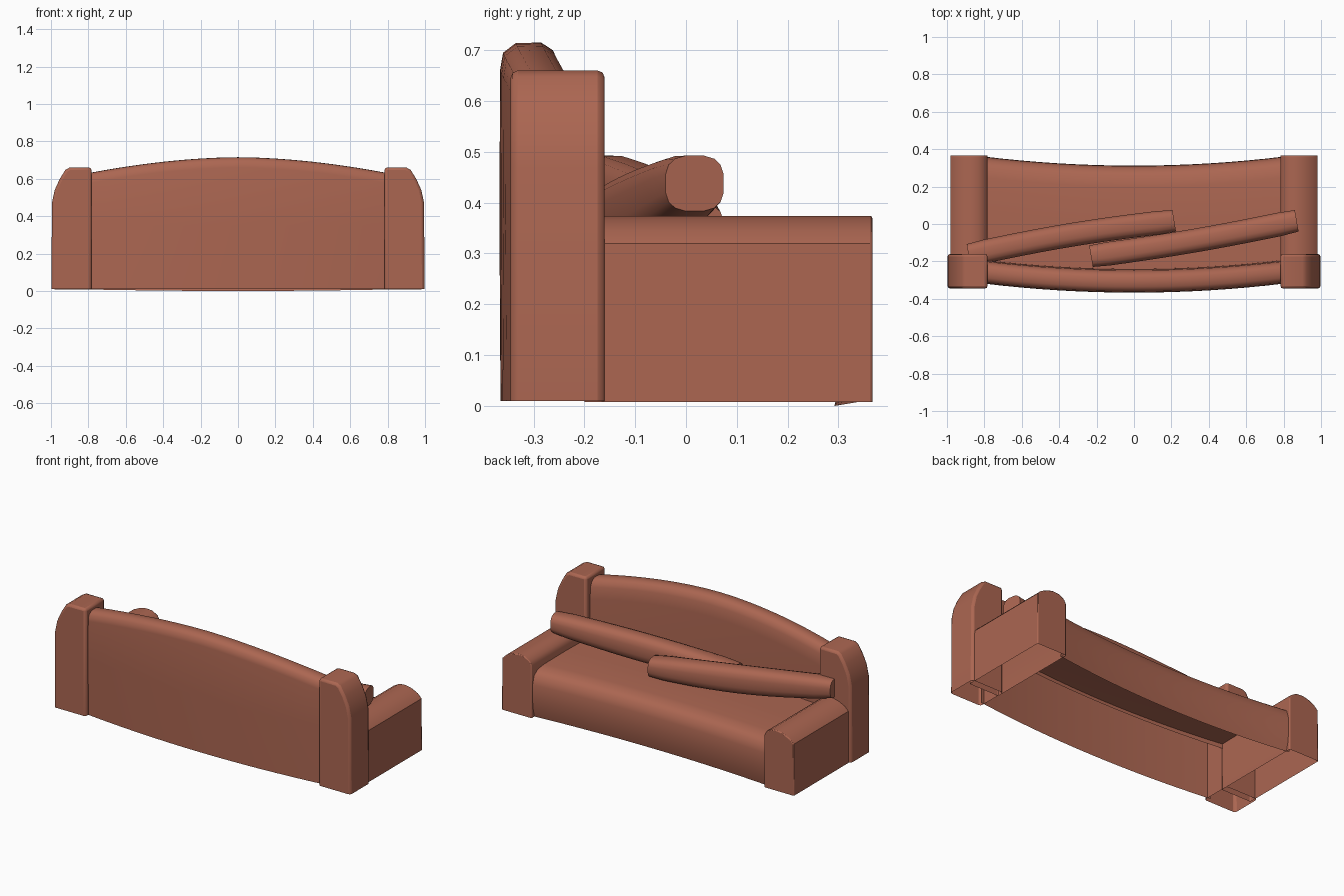
import bpy, bmesh, math
from mathutils import Vector

if "Cube" in bpy.data.objects:
    bpy.data.objects.remove(bpy.data.objects["Cube"])

fabric = bpy.data.materials.new("terracotta fabric")
fabric.diffuse_color = (0.41, 0.133, 0.083, 1)
fabric.use_nodes = True
fabric.node_tree.nodes["Principled BSDF"].inputs["Base Color"].default_value = fabric.diffuse_color


def finish(name, bm, angle=35, bevel=0):
    bmesh.ops.recalc_face_normals(bm, faces=bm.faces)
    me = bpy.data.meshes.new(name)
    bm.to_mesh(me)
    bm.free()
    me.materials.append(fabric)
    ob = bpy.data.objects.new(name, me)
    bpy.context.collection.objects.link(ob)
    if bevel:
        mod = ob.modifiers.new("soft edges", 'BEVEL')
        mod.width, mod.segments = bevel, 2
        mod.limit_method, mod.angle_limit = 'ANGLE', math.radians(50)
    bpy.ops.object.select_all(action='DESELECT')
    ob.select_set(True)
    bpy.context.view_layer.objects.active = ob
    bpy.ops.object.shade_smooth_by_angle(angle=math.radians(angle))
    return ob


def loft(name, rings, closed=False, caps=False, angle=35, bevel=0):
    """Skin between rings of points; open rings leave the underside open."""
    bm = bmesh.new()
    vs = [[bm.verts.new(p) for p in r] for r in rings]
    n = len(rings[0])
    for a, b in zip(vs, vs[1:]):
        for i in range(n if closed else n - 1):
            j = (i + 1) % n
            bm.faces.new((a[i], a[j], b[j], b[i]))
    if caps:
        bm.faces.new(vs[0])
        bm.faces.new(vs[-1])
    return finish(name, bm, angle, bevel)


# curved shells: profiles (y, z) at the middle, bowed along x
HALF, N = 0.80, 16
xs = [HALF * (2 * i / N - 1) for i in range(N + 1)]


def bow(x):
    return 0.047 * abs(x / 0.79) ** 2


# backrest: height drops toward the ends
back = [(-.365, .01), (-.367, .35), (-.366, .66), (-.360, .695), (-.335, .714),
        (-.285, .715), (-.262, .70), (-.248, .67), (-.243, .60), (-.24, .26)]
rings = []
for x in xs:
    drop = 0.083 * abs(x / 0.79) ** 1.8
    rings.append([(x, y + bow(x), z - (drop if z > .5 else 0)) for y, z in back])
loft("backrest", rings, angle=50)

# seat: top and front apron, open underneath
seat = [(-.25, .28), (.0, .285), (.20, .283), (.26, .275), (.295, .25),
        (.310, .20), (.312, .12), (.305, .05), (.292, 0)]
loft("seat", [[(x, y + bow(x), z + .008 * (x / HALF) ** 2) for y, z in seat] for x in xs],
     angle=50)

# corner posts and arms: (x, z) profiles pushed along y, mirrored
post = [(.783, .01), (.783, .66), (.90, .66), (.923, .648), (.955, .595),
        (.98, .54), (.995, .47), (.997, .01)]
arm = [(.782, .008), (.782, .325), (.795, .35), (.83, .37), (.87, .374),
       (.91, .366), (.955, .345), (.98, .32), (.982, .008)]
for s, side in ((-1, "left"), (1, "right")):
    loft(side + "_corner_post", [[(s * x, y, z) for x, z in post] for y in (-.345, -.16)],
         caps=True, bevel=.014)
    loft(side + "_arm", [[(s * x, y, z) for x, z in arm] for y in (-.2, .367)],
         caps=True, bevel=.005)
# remove the caps' neighbours is unnecessary: the profiles leave the underside open


# bolster cushions: one end on the arm, the other dipping to the seat
def bolster(name, outer, inner, sag_y):
    a, b = Vector(outer), Vector(inner)
    d = (b - a).normalized()
    side = Vector((-d.y, d.x, 0)).normalized()
    rings = []
    for i in range(13):
        t = i / 12
        k = math.sin(math.pi * t)
        c = a.lerp(b, t) + Vector((0, sag_y * k, -.01 * k))
        end = .92 if i in (0, 12) else 1
        w, h = .064 * end, (.060 + .018 * k) * end
        ring = []
        for j in range(16):
            th = math.tau * (j + .5) / 16
            cx, sz = math.cos(th), math.sin(th)
            px = math.copysign(abs(cx) ** .7, cx) * w
            pz = math.copysign(abs(sz) ** .7, sz) * h
            ring.append(c + side * px + Vector((0, 0, pz)))
        rings.append(ring)
    loft(name, rings, closed=True, caps=True, angle=45)


bolster("right_bolster", (.87, .017, .438), (-.23, -.172, .345), -.012)
bolster("left_bolster", (-.885, -.165, .438), (.215, .017, .345), .016)
